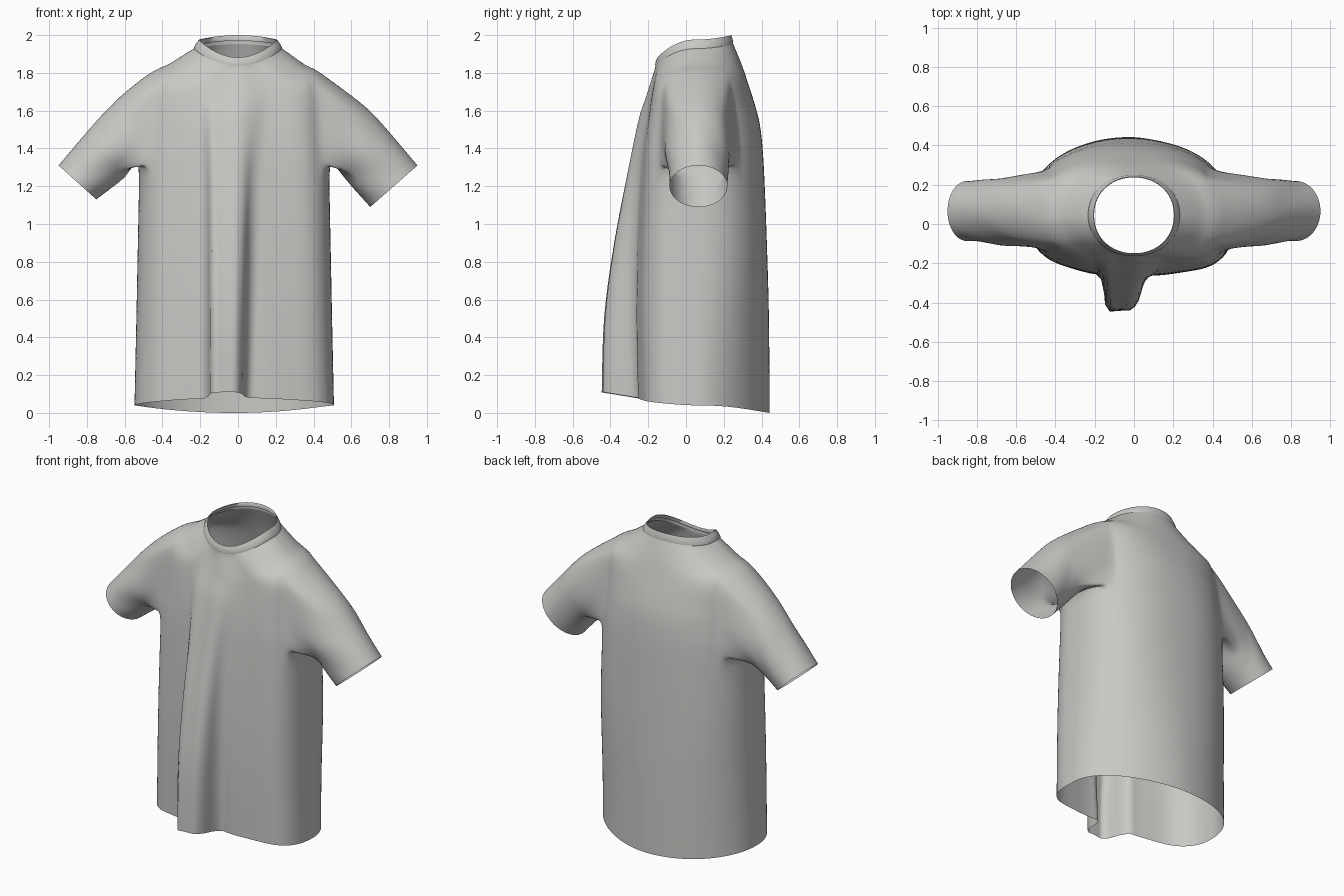
import bpy, bmesh, math
from mathutils import Vector

if "Cube" in bpy.data.objects:
    bpy.data.objects.remove(bpy.data.objects["Cube"])

N, SUB, K = 192, 5, 20          # columns, sub-rows per profile step, half sleeve-hole columns

fabric = bpy.data.materials.new("light_grey_fabric")
fabric.diffuse_color = (0.58, 0.58, 0.56, 1)
fabric.use_nodes = True
fabric.node_tree.nodes["Principled BSDF"].inputs["Base Color"].default_value = fabric.diffuse_color

# side half-width, side z, front y, front z, back y, back z, front fold depth
PROFILE = [
    (.528, .04, -.250, .08, .443, .00, .195),
    (.518, .50, -.258, .50, .439, .50, .176),
    (.510, .90, -.252, .90, .428, .90, .130),
    (.500, 1.35, -.235, 1.27, .412, 1.30, .077),
    (.490, 1.46, -.222, 1.45, .395, 1.50, .052),
    (.485, 1.60, -.205, 1.58, .368, 1.62, .037),
    (.475, 1.778, -.188, 1.68, .330, 1.74, .018),
    (.360, 1.845, -.177, 1.75, .300, 1.83, .006),
    (.270, 1.905, -.166, 1.81, .268, 1.91, 0),
    (.234, 1.928, -.162, 1.838, .250, 1.953, 0),
]


def smooth(a, b, t):
    t = min(1, max(0, (t - a) / (b - a)))
    return t * t * (3 - 2 * t)


def spline_rows(rows):
    """Catmull-Rom interpolation through the profile rows."""
    out = []
    for i in range(len(rows) - 1):
        p0, p1, p2 = rows[max(i - 1, 0)], rows[i], rows[i + 1]
        p3 = rows[min(i + 2, len(rows) - 1)]
        for j in range(SUB):
            t = j / SUB
            out.append([b + .5 * t * (c - a + t * (2*a - 5*b + 4*c - d + t * (3*(b - c) + d - a)))
                        for a, b, c, d in zip(p0, p1, p2, p3)])
    return out + [list(rows[-1])]


def ring_point(row, k, h):
    """Point k of a ring; h is 0 at the hem and 1 at the neck."""
    a, zs, yf, zf, yb, zb, fold = row
    th = 2 * math.pi * k / N
    c, s = math.cos(th), math.sin(th)
    top = smooth(.5, 1, h)
    if s > 0:
        n = 2.3 - .2 * top - (1 - smooth(0, .25, h)) * (.5 if c > 0 else .25)
    else:
        n = 2.1 + (1 - top) * (1.5 if c > 0 else .6)
    r = (abs(c) ** n + abs(s) ** n) ** (-1 / n)
    yc = .06 - .015 * top
    x = a * c * r - .02 * (1 - top)
    y = yc + s * r * ((yb - yc) if s > 0 else (yc - yf))
    z = zs * c * c + (zb if s > 0 else zf) * s * s
    # soft vertical ripples in the cloth
    y += (.0 if s > 0 else .005) * (1 - smooth(.75, 1, h)) * math.sin(11 * th + 3 * h) * s * s
    # large hanging fold at the centre front, with steep side walls
    if s < 0:
        left = smooth(-.185 - .05 * h, -.125, x)
        right = 1 - smooth(-.02, .07 + .17 * h, x)
        y -= fold * left * right
        z += .03 * left * right * (1 - smooth(0, .1, h))
        steep = 1 - smooth(.1, .55, h)
        x += (-.153 - x) * 3.2 * left * (1 - left) * steep
        x += (.028 + .08 * h - x) * 2.4 * right * (1 - right) * steep
    return Vector((x, y, z))


def finish(bm, name):
    bmesh.ops.recalc_face_normals(bm, faces=bm.faces)
    me = bpy.data.meshes.new(name)
    bm.to_mesh(me)
    bm.free()
    ob = bpy.data.objects.new(name, me)
    bpy.context.collection.objects.link(ob)
    me.materials.append(fabric)
    for o in bpy.context.selected_objects:
        o.select_set(False)
    bpy.context.view_layer.objects.active = ob
    ob.select_set(True)
    bpy.ops.object.shade_smooth_by_angle(angle=math.radians(70))
    return ob


# torso with sleeve holes
rows = spline_rows(PROFILE)
R = len(rows)
LOW, HIGH = 3 * SUB, 6 * SUB
bm = bmesh.new()
grid = [[bm.verts.new(ring_point(row, k, i / (R - 1))) for k in range(N)]
        for i, row in enumerate(rows)]


def in_hole(i, k):
    if not LOW <= i < HIGH:
        return False
    return any(-K <= (k - c + N // 2) % N - N // 2 < K for c in (0, N // 2))


for i in range(R - 1):
    for k in range(N):
        if not in_hole(i, k):
            k2 = (k + 1) % N
            bm.faces.new((grid[i][k], grid[i][k2], grid[i + 1][k2], grid[i + 1][k]))


# sleeves lofted from the hole edge to the cuff
def sleeve(column, cuff, axis, steps=16):
    side = 1 if cuff.x > 0 else -1
    loop = [(LOW, k) for k in range(-K, K)] + [(i, K) for i in range(LOW, HIGH)]
    loop += [(HIGH, k) for k in range(K, -K, -1)] + [(i, -K) for i in range(HIGH, LOW, -1)]
    start = [grid[i][(column + k) % N] for i, k in loop]
    root = Vector((.49 * side, .065, 1.555))

    def oval(s, phi):
        c, sn = math.cos(phi), math.sin(phi)
        up = Vector((.01 * side, 0, .22)).lerp(axis, s)
        p = root.lerp(cuff, s) + Vector((0, (.19 - .037 * smooth(0, 1, s)) * c, 0)) + up * sn
        bulge = math.sin(math.pi * s ** .65) * max(0, sn)
        return p + Vector((.016 * side, 0, .015)) * bulge

    prev = start
    for j in range(1, steps + 1):
        s = j / steps
        w = smooth(0, .5, s)
        cur = []
        for v in start:
            phi = math.atan2((v.co.z - 1.555) / .22, (v.co.y - .065) / .19)
            p = oval(s, phi) + (v.co - oval(0, phi)) * (1 - w)
            p.y += .004 * math.sin(9 * s + 4 * phi) * math.sin(math.pi * s)
            cur.append(bm.verts.new(p))
        for q in range(len(cur)):
            q2 = (q + 1) % len(cur)
            bm.faces.new((prev[q], prev[q2], cur[q2], cur[q]))
        prev = cur


sleeve(0, Vector((.825, .066, 1.20)), Vector((.125, 0, .11)))
sleeve(N // 2, Vector((-.85, .066, 1.22)), Vector((-.10, 0, .09)))

# relax the cloth around the armholes
near = [v for v in bm.verts if .38 < abs(v.co.x) < .62 and 1.22 < v.co.z < 1.85 and not v.is_boundary]
for _ in range(7):
    bmesh.ops.smooth_vert(bm, verts=near, factor=.5, use_axis_x=True, use_axis_y=True, use_axis_z=True)
finish(bm, "shirt_body")

# collar band: outer base, outer side, rim, short inner return
BAND = [
    (.234, 1.928, -.162, 1.838, .250, 1.953, 0),
    (.233, 1.936, -.163, 1.846, .250, 1.962, 0),
    (.220, 1.958, -.159, 1.865, .246, 1.982, 0),
    (.206, 1.976, -.151, 1.882, .240, 2.000, 0),
    (.203, 1.974, -.149, 1.880, .237, 1.998, 0),
    (.214, 1.950, -.153, 1.858, .240, 1.970, 0),
]
bm = bmesh.new()
band = [[bm.verts.new(ring_point(row, k, 1)) for k in range(N)] for row in BAND]
for lo, hi in zip(band, band[1:]):
    for k in range(N):
        k2 = (k + 1) % N
        bm.faces.new((lo[k], lo[k2], hi[k2], hi[k]))
finish(bm, "collar")
